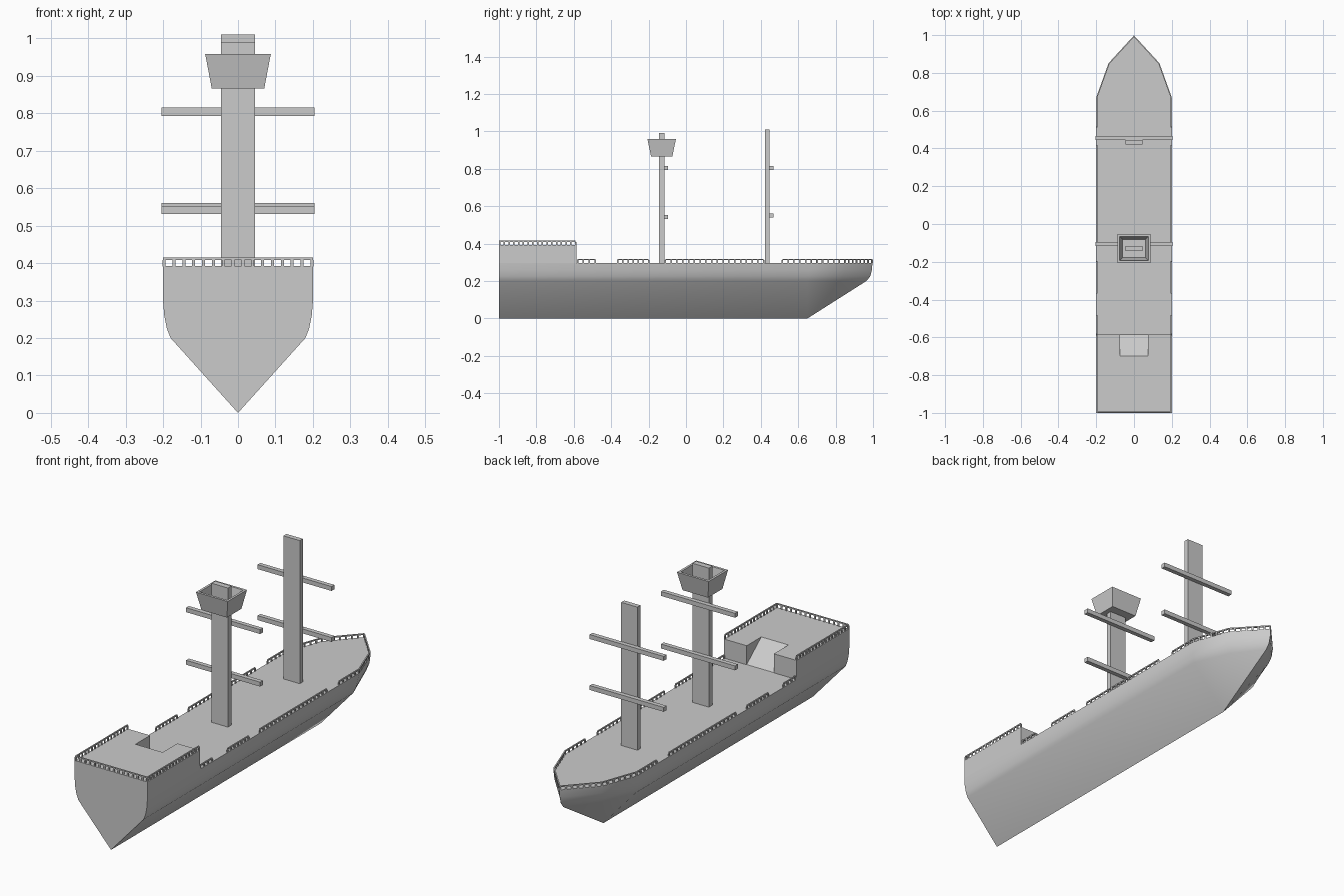
import bpy, bmesh, math
from mathutils import Vector

if "Cube" in bpy.data.objects:
    bpy.data.objects.remove(bpy.data.objects["Cube"])


def finish(name, bm):
    bmesh.ops.remove_doubles(bm, verts=bm.verts, dist=1e-5)
    bmesh.ops.recalc_face_normals(bm, faces=bm.faces)
    me = bpy.data.meshes.new(name)
    bm.to_mesh(me)
    bm.free()
    ob = bpy.data.objects.new(name, me)
    bpy.context.collection.objects.link(ob)
    return ob


def add_loft(bm, rings, caps=True):
    """Skin a list of closed rings, optionally capping both ends."""
    vs = [[bm.verts.new(p) for p in r] for r in rings]
    n = len(vs[0])
    for a, b in zip(vs, vs[1:]):
        for i in range(n):
            j = (i + 1) % n
            bm.faces.new((a[i], a[j], b[j], b[i]))
    if caps:
        bm.faces.new(vs[0])
        bm.faces.new(vs[-1])


def rect(hx, hy, cy, z):
    return [(-hx, cy - hy, z), (hx, cy - hy, z), (hx, cy + hy, z), (-hx, cy + hy, z)]


def add_bar(bm, a, b, width, z0, z1):
    """Upright bar running from a to b in plan."""
    a, b = Vector(a), Vector(b)
    d = (b - a).normalized()
    s = Vector((-d.y, d.x)) * width / 2
    plan = [a - s, b - s, b + s, a + s]
    add_loft(bm, [[(p.x, p.y, z) for p in plan] for z in (z0, z1)])


# Hull: waterlines as (z, half width, shoulder y, mid-bow x, mid-bow y, tip y)
levels = [(0.0, 0, 0.65, 0, 0.65, 0.65),
          (0.2, 0.18, 0.65, 0.105, 0.83, 0.965),
          (0.225, 0.19, 0.655, 0.12, 0.84, 0.985),
          (0.26, 0.197, 0.66, 0.13, 0.85, 0.994),
          (0.297, 0.2, 0.67, 0.135, 0.85, 0.997)]
bm = bmesh.new()
rings = []
for z, w, ys, xm, ym, yt in levels:
    half = [(w, -1), (w, ys), (xm, ym)]
    rings.append([(x, y, z) for x, y in half] + [(0, yt, z)]
                 + [(-x, y, z) for x, y in reversed(half)])
add_loft(bm, rings, caps=False)
bm.faces.new([bm.verts.new(p) for p in rings[-1]])
bmesh.ops.dissolve_degenerate(bm, dist=1e-5, edges=bm.edges)
hull = finish("hull", bm)
bpy.context.view_layer.objects.active = hull
hull.select_set(True)
bpy.ops.object.shade_smooth_by_angle(angle=math.radians(25))

# Raised stern deck with a sloping ramp cut into its front
bm = bmesh.new()
block = [(-1, 0.297), (-0.585, 0.297), (-0.585, 0.392), (-1, 0.392)]
ramp = [(-1, 0.297), (-0.585, 0.298), (-0.7, 0.392), (-1, 0.392)]
for x0, x1, prof in ((-0.2, -0.075, block), (-0.075, 0.075, ramp), (0.075, 0.2, block)):
    add_loft(bm, [[(x, y, z) for y, z in prof] for x in (x0, x1)])
finish("stern_deck", bm)


# Railings: posts with a thin top rail
def railing(name, runs, z0, z1, step=0.03):
    bm = bmesh.new()
    for pts in runs:
        for a, b in zip(pts, pts[1:]):
            a, b = Vector(a), Vector(b)
            add_bar(bm, a, b, 0.006, z1 - 0.006, z1)
            n = max(1, round((b - a).length / step))
            d = (b - a).normalized() * 0.004
            for i in range(n + 1):
                p = a.lerp(b, i / n)
                add_bar(bm, p - d, p + d, 0.005, z0, z1 - 0.006)
    return finish(name, bm)


X = 0.197
side_runs = []
for s in (-1, 1):
    for y0, y1 in ((-0.58, -0.485), (-0.365, -0.2), (-0.11, 0.415)):
        side_runs.append([(s * X, y0), (s * X, y1)])
    side_runs.append([(s * X, 0.515), (s * X, 0.67), (s * 0.132, 0.85), (0, 0.994)])
railing("deck_railing", side_runs, 0.296, 0.317)
railing("stern_railing", [[(-X, -0.59), (-X, -0.996), (X, -0.996), (X, -0.59)]],
        0.391, 0.415, 0.026)

# Masts, each with two yards on the bow side
for name, y, hy, top, low in (("main", -0.13, 0.014, 0.99, 0.542),
                              ("fore", 0.434, 0.012, 1.01, 0.55)):
    bm = bmesh.new()
    add_loft(bm, [rect(0.045, hy, y, 0.29), rect(0.045, hy, y, top)])
    finish(name + "_mast", bm)
    for label, z in (("lower", low), ("upper", 0.804)):
        bm = bmesh.new()
        cy = y + hy + 0.01
        add_loft(bm, [rect(0.204, 0.011, cy, z - 0.011), rect(0.204, 0.011, cy, z + 0.011)])
        finish(f"{name}_{label}_yard", bm)

# Hollow flared lookout basket
bm = bmesh.new()
add_loft(bm, [rect(0.07, 0.057, -0.13, 0.866), rect(0.0875, 0.076, -0.13, 0.958),
              rect(0.076, 0.064, -0.13, 0.958), rect(0.061, 0.048, -0.13, 0.878)])
finish("lookout_basket", bm)

# Transom closing the stern
bm = bmesh.new()
prof = [(w, z) for z, w, *_ in levels[1:]]
bm.faces.new([bm.verts.new((x, -1, z)) for x, z in
              [(0, 0)] + prof + [(-x, z) for x, z in reversed(prof)]])
finish("transom", bm)
